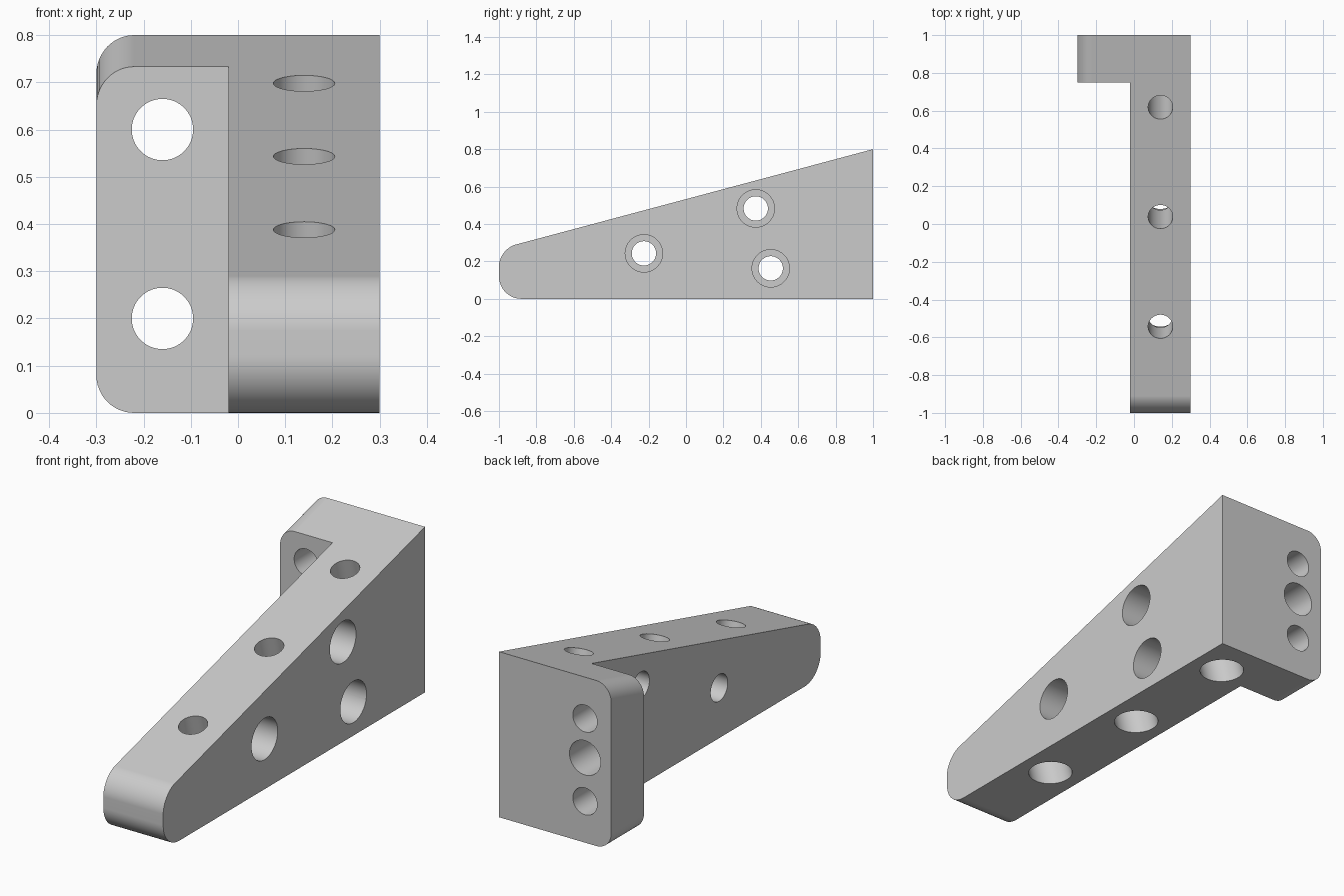
import bpy
import bmesh
import math
from mathutils import Vector

cube = bpy.data.objects.get("Cube")
if cube:
    bpy.data.objects.remove(cube, do_unlink=True)

SLOPE = 0.267
BORE, HEAD, HEAD_DEPTH = 0.065, 0.1, 0.18


def top_z(y):
    return 0.8 - SLOPE * (1 - y)


# Single grey material
grey = bpy.data.materials.new("light_grey")
grey.use_nodes = True
colour = (0.6, 0.6, 0.6, 1)
grey.diffuse_color = colour
grey.node_tree.nodes["Principled BSDF"].inputs["Base Color"].default_value = colour

# L-shaped plan with a sloping top: long arm plus rear mounting flange
plan = [(-0.02, -1), (0.3, -1), (0.3, 1), (-0.3, 1), (-0.3, 0.75), (-0.02, 0.75)]
bm = bmesh.new()
low = [bm.verts.new((x, y, 0)) for x, y in plan]
high = [bm.verts.new((x, y, top_z(y))) for x, y in plan]
bm.faces.new(low[::-1])
bm.faces.new(high)
for i in range(len(plan)):
    j = (i + 1) % len(plan)
    bm.faces.new((low[i], low[j], high[j], high[i]))


# Rounded nose edges and rounded outer flange edges
def round_edge(axis, value, height, offset):
    """Bevel the edge lying at one coordinate and on one height surface."""
    def on_edge(p):
        return abs(p[axis] - value) < 0.001 and abs(p.z - height(p.y)) < 0.001
    edges = [e for e in bm.edges if all(on_edge(v.co) for v in e.verts)]
    bmesh.ops.bevel(bm, geom=edges, offset=offset, offset_type='OFFSET',
                    segments=12, profile=0.5, affect='EDGES')


def floor_z(y):
    return 0


round_edge(1, -1, floor_z, 0.12)
round_edge(1, -1, top_z, 0.092)
round_edge(0, -0.3, floor_z, 0.08)
round_edge(0, -0.3, top_z, 0.08)
bmesh.ops.recalc_face_normals(bm, faces=bm.faces[:])

mesh = bpy.data.meshes.new("bracket")
bm.to_mesh(mesh)
bm.free()
mesh.materials.append(grey)
bracket = bpy.data.objects.new("bracket", mesh)
bpy.context.collection.objects.link(bracket)


def drill(start, end, radius):
    """Cut a round hole between two points."""
    start, end = Vector(start), Vector(end)
    axis = end - start
    bpy.ops.mesh.primitive_cylinder_add(
        vertices=64, radius=radius, depth=axis.length, location=(start + end) / 2,
        rotation=axis.to_track_quat('Z', 'Y').to_euler())
    cutter = bpy.context.object
    cutter.name = "hole_cutter"
    cutter.hide_render = True
    cutter.data.materials.append(grey)
    cut = bracket.modifiers.new("hole", 'BOOLEAN')
    cut.operation = 'DIFFERENCE'
    cut.solver = 'EXACT'
    cut.object = cutter
    bpy.ops.object.select_all(action='DESELECT')
    bpy.context.view_layer.objects.active = bracket
    bracket.select_set(True)
    bpy.ops.object.modifier_apply(modifier=cut.name)
    bpy.data.objects.remove(cutter, do_unlink=True)


# Counterbored holes across the arm
for y, z in [(-0.225, 0.243), (0.373, 0.483), (0.453, 0.163)]:
    drill((-0.1, y, z), (0.4, y, z), BORE)
    drill((0.3 - HEAD_DEPTH, y, z), (0.4, y, z), HEAD)

# Counterbored holes square to the sloping top, opening wide underneath
down = Vector((0, SLOPE, -1)).normalized()
for y in (-0.543, 0.038, 0.618):
    top = Vector((0.14, y, top_z(y)))
    bottom = top + down * (top.z / -down.z)
    drill(top - down * 0.1, bottom + down * 0.1, BORE)
    drill(bottom - down * HEAD_DEPTH, bottom + down * 0.1, HEAD)

# Flange: two through holes and a blind dowel hole from the back
for z in (0.2, 0.6):
    drill((-0.16, 0.65, z), (-0.16, 1.1, z), BORE)
drill((-0.16, 0.8, 0.41), (-0.16, 1.1, 0.41), 0.083)

# Smooth curved walls, crisp rims, flat planes
bpy.ops.object.shade_smooth_by_angle(angle=math.radians(30))
weighted = bracket.modifiers.new("flat_planes", 'WEIGHTED_NORMAL')
weighted.keep_sharp = True
